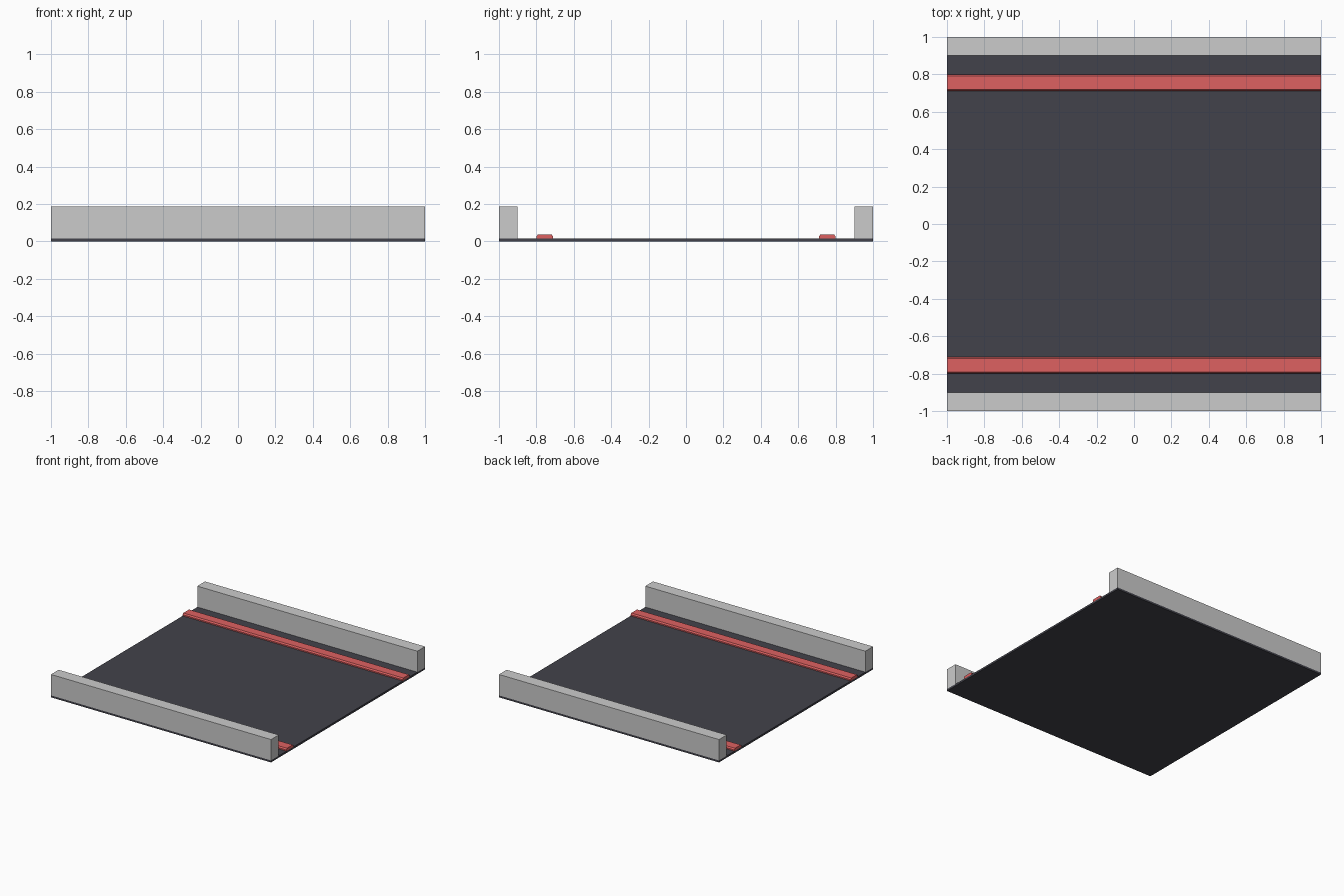
import bpy, bmesh

if "Cube" in bpy.data.objects:
    bpy.data.objects.remove(bpy.data.objects["Cube"])


def material(name, color):
    m = bpy.data.materials.new(name)
    m.diffuse_color = (*color, 1)
    m.use_nodes = True
    m.node_tree.nodes["Principled BSDF"].inputs["Base Color"].default_value = m.diffuse_color
    return m


def extrude_x(name, profile, mat=None):
    """Extrude a closed (y, z) profile along the full model length."""
    bm = bmesh.new()
    face = bm.faces.new([bm.verts.new((-1, y, z)) for y, z in profile])
    ext = bmesh.ops.extrude_face_region(bm, geom=[face])
    moved = [v for v in ext["geom"] if isinstance(v, bmesh.types.BMVert)]
    bmesh.ops.translate(bm, verts=moved, vec=(2, 0, 0))
    bmesh.ops.recalc_face_normals(bm, faces=bm.faces)
    mesh = bpy.data.meshes.new(name)
    bm.to_mesh(mesh)
    bm.free()
    ob = bpy.data.objects.new(name, mesh)
    bpy.context.collection.objects.link(ob)
    if mat:
        mesh.materials.append(mat)
    return ob


def box(y0, y1, z0, z1):
    return [(y0, z0), (y1, z0), (y1, z1), (y0, z1)]


asphalt = material("asphalt", (0.055, 0.055, 0.07))
red = material("red_stripe", (0.73, 0.12, 0.12))
FLOOR = 0.016

# Thin road surface
extrude_x("road_slab", box(-1, 1, 0, FLOOR), asphalt)

for side, label in ((-1, "front"), (1, "back")):
    # Side wall
    extrude_x(label + "_wall", box(side * 0.9, side, FLOOR, 0.188))

    # Low red rail with chamfered top edges
    c = side * 0.755
    rail = [(c - 0.045, FLOOR), (c + 0.045, FLOOR), (c + 0.045, 0.026),
            (c + 0.037, 0.037), (c - 0.037, 0.037), (c - 0.045, 0.026)]
    extrude_x(label + "_rail", rail, red)
